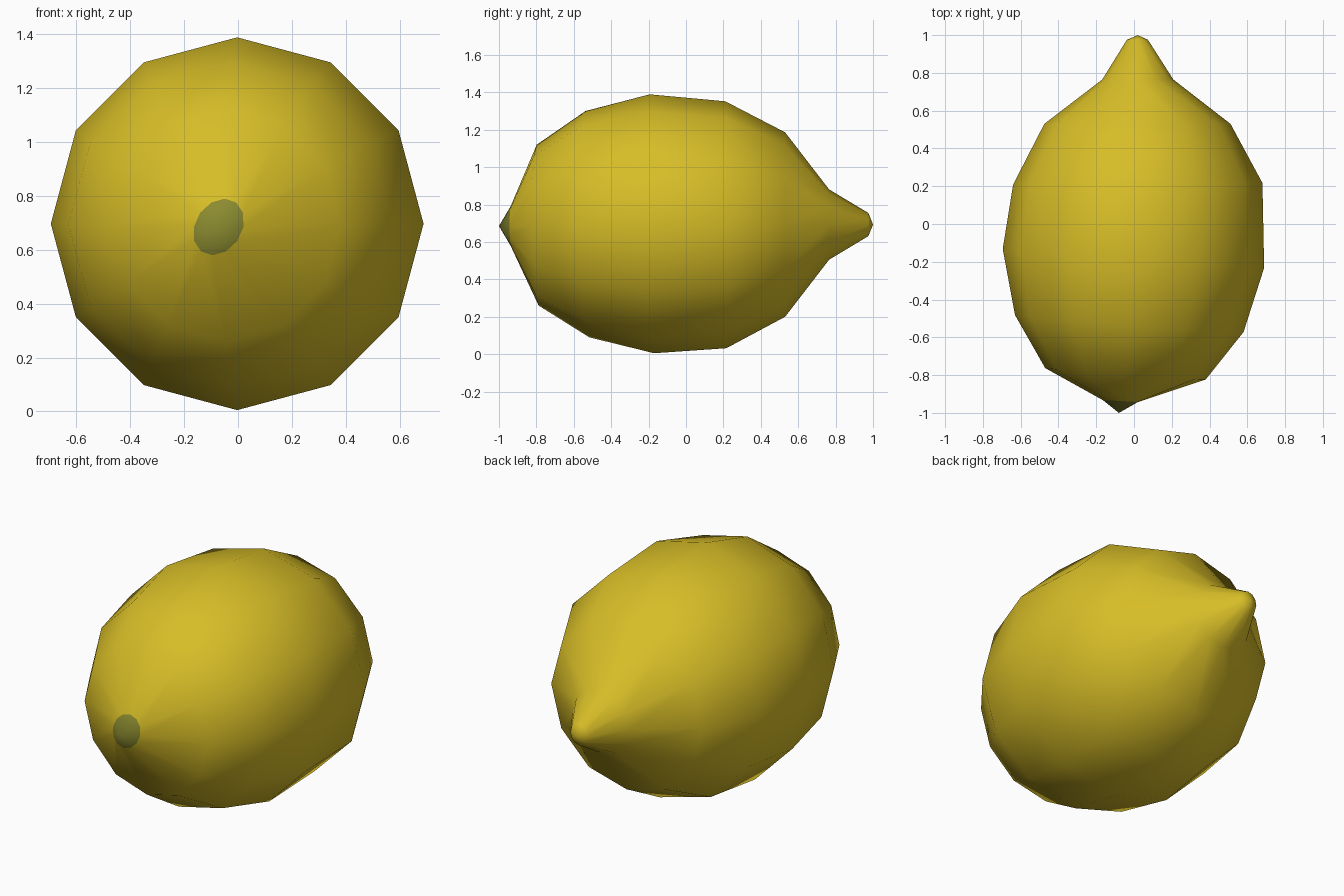
import bpy, bmesh, math

if "Cube" in bpy.data.objects:
    bpy.data.objects.remove(bpy.data.objects["Cube"])

SIDES = 12

def material(name, col):
    m = bpy.data.materials.new(name)
    m.diffuse_color = (*col, 1)
    m.use_nodes = True
    m.node_tree.nodes["Principled BSDF"].inputs["Base Color"].default_value = m.diffuse_color
    return m

# rings along the fruit: y, centre x, centre z, radius x, radius z, sideways tilt of y, vertical tilt of y
RINGS = [
    (-0.938, -0.072, 0.685, 0.092, 0.105, 0.005, 0.0),
    (-0.793, -0.045, 0.690, 0.425, 0.430, 0.030, 0.005),
    (-0.527, -0.025, 0.695, 0.605, 0.605, 0.045, 0.010),
    (-0.182, -0.003, 0.697, 0.692, 0.692, 0.050, 0.012),
    (0.213, 0.020, 0.692, 0.660, 0.660, -0.004, 0.003),
    (0.530, 0.018, 0.693, 0.493, 0.493, 0.0, 0.0),
    (0.765, 0.020, 0.693, 0.188, 0.188, 0.0, 0.0),
    (0.975, 0.018, 0.693, 0.056, 0.062, 0.0, 0.0),
]

bm = bmesh.new()
loops = []
for i, (y, cx, cz, rx, rz, tx, tz) in enumerate(RINGS):
    ring = []
    for k in range(SIDES):
        a = 2 * math.pi * k / SIDES
        c, s = math.cos(a), math.sin(a)
        skew = 0.022 * s if i == 0 else 0
        ring.append(bm.verts.new((cx + rx * c + skew, y - tx * c - tz * s, cz + rz * s)))
    loops.append(ring)

# peel
for a, b in zip(loops, loops[1:]):
    for k in range(SIDES):
        n = (k + 1) % SIDES
        bm.faces.new((a[k], a[n], b[n], b[k]))

# pointed tip at the back and green stem scar at the front
tip = bm.verts.new((0.02, 1.0, 0.693))
stem = bm.verts.new((-0.08, -1.0, 0.685))
for k in range(SIDES):
    n = (k + 1) % SIDES
    bm.faces.new((loops[-1][k], loops[-1][n], tip))
    bm.faces.new((loops[0][n], loops[0][k], stem)).material_index = 1

for f in bm.faces:
    f.smooth = True
bmesh.ops.recalc_face_normals(bm, faces=bm.faces)

mesh = bpy.data.meshes.new("lemon")
bm.to_mesh(mesh)
bm.free()
mesh.materials.append(material("lemon yellow", (0.68, 0.51, 0.02)))
mesh.materials.append(material("stem green", (0.26, 0.26, 0.03)))
lemon = bpy.data.objects.new("lemon", mesh)
bpy.context.collection.objects.link(lemon)
